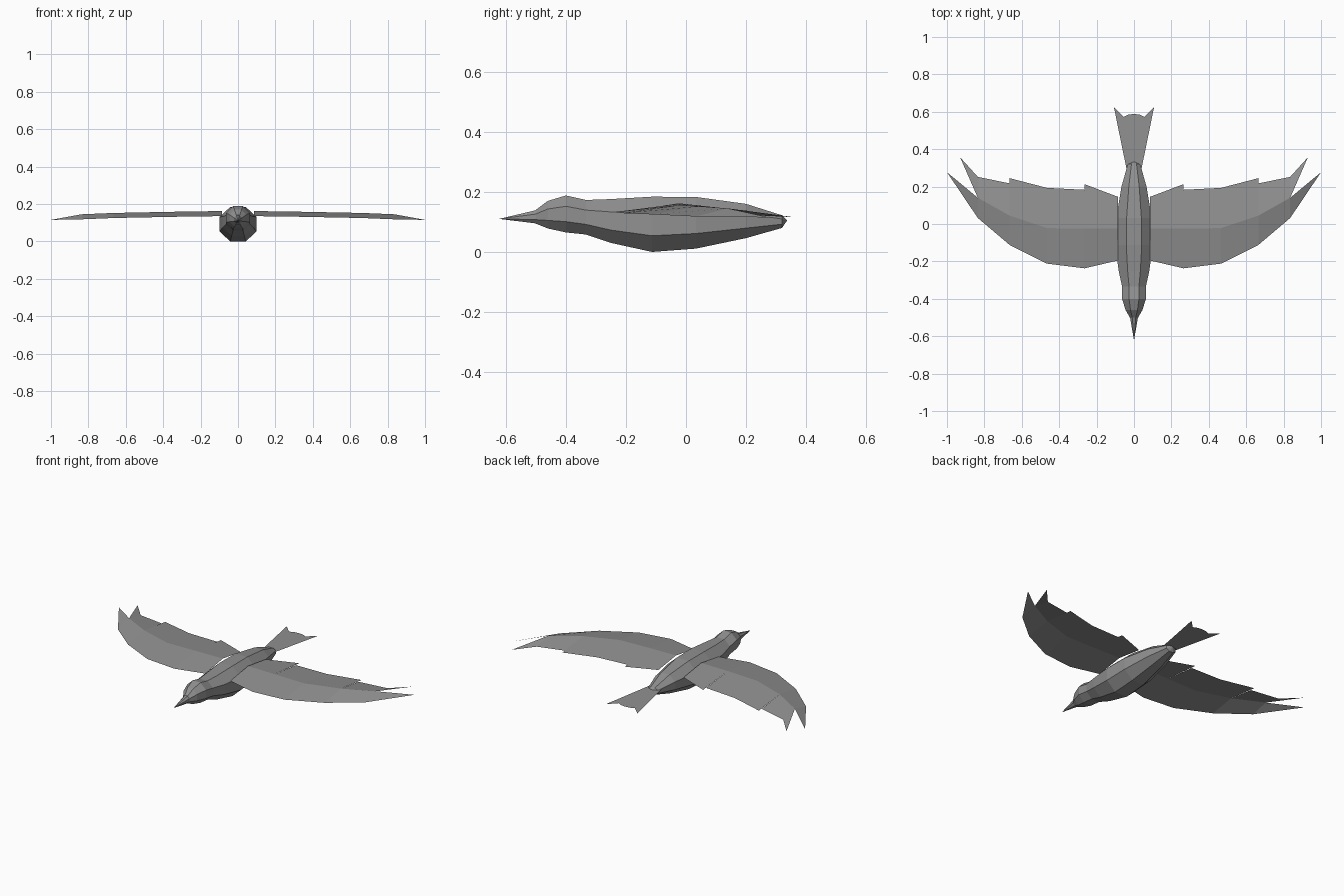
import bpy, bmesh, math

if "Cube" in bpy.data.objects:
    bpy.data.objects.remove(bpy.data.objects["Cube"])

grey = bpy.data.materials.new("feather grey")
grey.diffuse_color = (0.28, 0.28, 0.28, 1)
grey.use_nodes = True
grey.node_tree.nodes["Principled BSDF"].inputs["Base Color"].default_value = grey.diffuse_color


def finish(bm, name, closed=False):
    if closed:
        bmesh.ops.recalc_face_normals(bm, faces=bm.faces)
    else:
        # thin sheets face upward
        bm.normal_update()
        for f in bm.faces:
            if f.normal.z < 0:
                f.normal_flip()
    me = bpy.data.meshes.new(name)
    bm.to_mesh(me)
    bm.free()
    me.materials.append(grey)
    ob = bpy.data.objects.new(name, me)
    bpy.context.collection.objects.link(ob)
    return ob


def loft(name, stations, front=None, back=None):
    """Eight-sided rings (y, half width, bottom, top), closed by a point or a cap."""
    bm = bmesh.new()
    c = math.cos(math.pi / 8)
    rings = []
    for y, w, lo, hi in stations:
        ring = []
        for i in range(8):
            a = math.pi / 8 + i * math.pi / 4
            ring.append(bm.verts.new((w / c * math.cos(a), y,
                                      (lo + hi) / 2 + (hi - lo) / 2 / c * math.sin(a))))
        rings.append(ring)
    for r, s in zip(rings, rings[1:]):
        for i in range(8):
            j = (i + 1) % 8
            bm.faces.new((r[i], r[j], s[j], s[i]))
    for ring, tip in ((rings[0], front), (rings[-1], back)):
        if tip:
            v = bm.verts.new(tip)
            for i in range(8):
                bm.faces.new((ring[i], ring[(i + 1) % 8], v))
        else:
            bm.faces.new(ring)
    return finish(bm, name, True)


# Body and head
loft("body", [
    (-0.50, 0.022, 0.094, 0.140),
    (-0.46, 0.045, 0.078, 0.170),
    (-0.40, 0.064, 0.065, 0.188),
    (-0.333, 0.064, 0.058, 0.173),
    (-0.25, 0.082, 0.030, 0.176),
    (-0.113, 0.100, 0.000, 0.184),
    (0.033, 0.095, 0.011, 0.183),
    (0.20, 0.067, 0.046, 0.160),
    (0.32, 0.033, 0.080, 0.122),
], back=(0, 0.337, 0.105))

# Beak
loft("beak", [(-0.50, 0.021, 0.095, 0.139)], front=(0, -0.623, 0.11))

# Wings: panels between chords (x, leading y, crease y, trailing y, crease z);
# the trailing edge steps where one feather group ends
panels = [
    [(0.085, -0.195, -0.025, 0.145, 0.162), (0.265, -0.237, -0.025, 0.213, 0.160)],
    [(0.265, -0.237, -0.025, 0.183, 0.160), (0.465, -0.212, -0.022, 0.193, 0.156),
     (0.665, -0.112, 0.045, 0.245, 0.152)],
    [(0.665, -0.112, 0.045, 0.217, 0.152), (0.835, 0.032, 0.140, 0.252, 0.145)],
]


def wing(name, side):
    bm = bmesh.new()

    def chord(x, le, mid, te, z):
        return [bm.verts.new((side * x, y, h))
                for y, h in ((le, z - 0.027), (mid, z), (te, z - 0.024))]

    for panel in panels:
        rows = [chord(*p) for p in panel]
        for a, b in zip(rows, rows[1:]):
            for k in range(2):
                bm.faces.new((a[k], b[k], b[k + 1], a[k + 1]))
    # two pointed tip feathers
    for k, (x, y, z) in enumerate(((1.0, 0.277, 0.115), (0.93, 0.357, 0.116))):
        bm.faces.new((rows[-1][k], bm.verts.new((side * x, y, z)), rows[-1][k + 1]))
    bmesh.ops.remove_doubles(bm, verts=bm.verts, dist=0.0005)
    return finish(bm, name)


wing("right_wing", 1)
wing("left_wing", -1)

# Notched tail fan
bm = bmesh.new()
edge = [(0.107, 0.623), (0.055, 0.573), (0.03, 0.585), (0, 0.588),
        (-0.03, 0.585), (-0.055, 0.573), (-0.107, 0.623)]
base = [(0.038 * (1 - i / 3), 0.285) for i in range(7)]
rows = [[bm.verts.new((x, y, 0.112 - 0.02 * (y - 0.285))) for x, y in r] for r in (base, edge)]
for i in range(6):
    bm.faces.new((rows[0][i], rows[1][i], rows[1][i + 1], rows[0][i + 1]))
finish(bm, "tail")
